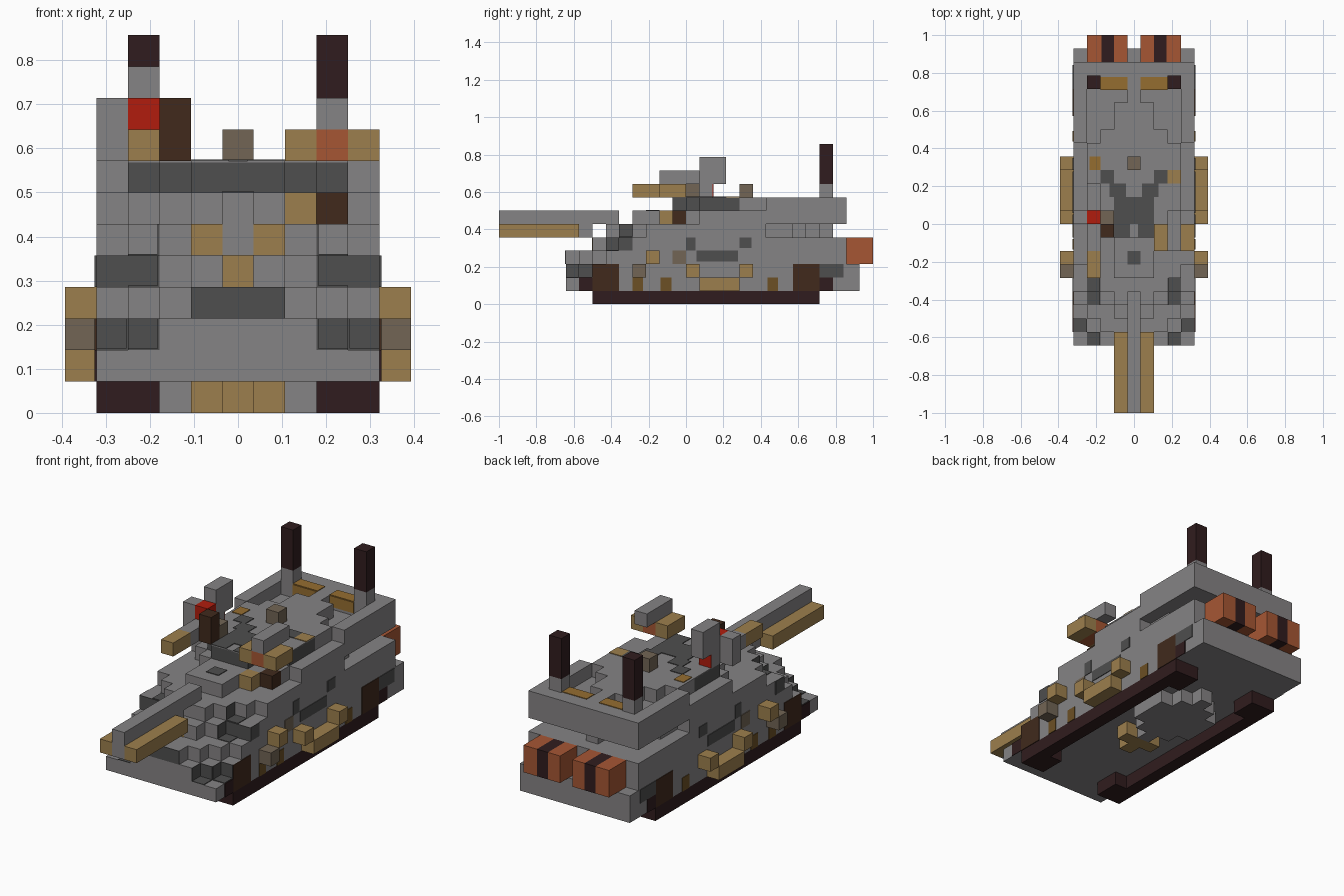
import bpy
import bmesh
from mathutils import Matrix, Vector

U = 1 / 14      # edge length of one block
T = 0.05        # plate thickness in blocks

cube = bpy.data.objects.get("Cube")
if cube:
    bpy.data.objects.remove(cube, do_unlink=True)


def material(name, color):
    m = bpy.data.materials.new(name)
    m.diffuse_color = (*color, 1)
    m.use_nodes = True
    m.node_tree.nodes["Principled BSDF"].inputs["Base Color"].default_value = (*color, 1)
    return m


GREY = material("armour grey", (.235, .228, .232))
DARK = material("dark grey", (.077, .077, .077))
TAN = material("tan", (.335, .212, .074))
BLACK = material("track black", (.03, .012, .013))
BROWN = material("dark brown", (.052, .023, .012))
RUST = material("rust orange", (.38, .094, .034))
TAUPE = material("taupe", (.168, .13, .09))
RED = material("red", (.44, .012, .004))
AMBER = material("amber", (.3, .155, .03))
OLIVE = material("muddy brown", (.15, .08, .018))


def build(name, mat, boxes, mirror=False):
    """One object from boxes given as ranges (x0, x1, y0, y1, z0, z1) in blocks."""
    bm = bmesh.new()
    for x0, x1, y0, y1, z0, z1 in boxes:
        spans = [(x0, x1), (-x1, -x0)] if mirror else [(x0, x1)]
        for a, b in spans:
            centre = Vector((a + b, y0 + y1, z0 + z1)) * U / 2
            size = Vector((b - a, y1 - y0, z1 - z0)) * U
            bmesh.ops.create_cube(bm, size=1, matrix=Matrix.Translation(centre) @ Matrix.Diagonal((*size, 1)))
    mesh = bpy.data.meshes.new(name)
    bm.to_mesh(mesh)
    bm.free()
    mesh.materials.append(mat)
    ob = bpy.data.objects.new(name, mesh)
    bpy.context.collection.objects.link(ob)
    return ob


def tier(name, z0, z1, rows, mat=GREY):
    """A layer of (start, half width) rows, each running to the next row's start."""
    boxes = [(-w, w, y, rows[i + 1][0], z0, z1) for i, (y, w) in enumerate(rows[:-1])]
    return build(name, mat, boxes)


# Hull, stepping back towards the corners of the bow
tier("hull_base", 1, 2, [(-9, 4.5), (13, 0)])
tier("hull_lower", 2, 3, [(-9, 2.5), (-8, 3.5), (-7, 4.5), (13, 0)])
tier("hull_middle", 3, 4, [(-9, 1.5), (-8, 2.5), (-7, 3.5), (-6, 4.5), (12, 0)])
tier("hull_upper", 4, 5, [(-7, 1.5), (-6, 2.5), (-5, 4.5), (12, 0)])

# Turret with tapered tail under the rear overhang
tier("turret_ring", 5, 6, [(-6, 1.5), (-5, 2.5), (-4, 3.5), (-3, 4.5), (6, 3.5),
                           (8, 2.5), (9, 1.5), (10, .5), (11, 0)])
tier("turret_body", 6, 7, [(-4, 1.5), (-1, 2.5), (0, 3.5), (1, 4.5), (12, 0)])
ROOF = [(-1, 1.5), (0, 2.5), (1, 3.5), (4, 0)]
tier("roof_band", 7, 8 - T, ROOF, DARK)
tier("roof_deck", 8 - T, 8, ROOF)
tier("roof_tail", 7, 8, [(4, 3.5), (6, 2.5), (7, 1.5), (9, .5), (10, 0)])
build("rear_side_walls", GREY, [(3.5, 4.5, 6, 10, 7, 8)], True)
build("rear_ledge", GREY, [(-4.5, 4.5, 10, 12, 7, 8)])

# Main gun
build("gun_barrel", GREY, [(-.5, .5, -14, -7, 5, 7), (-.5, .5, -7, -5, 6, 7)])
build("gun_side_tubes", TAN, [(.5, 1.5, -14, -8, 5, 6)], True)
build("gun_mount_patch", TAN, [(-.5, .5, -7 - T, -7, 4, 5)])

# Tracks with wide ends
build("tracks", BLACK, [(3.5, 4.5, -7, 10, 0, 1), (2.5, 3.5, -7, -5, 0, 1),
                        (2.5, 3.5, 8, 10, 0, 1)], True)

# Belly boss under the hull
tier("belly_disc", 0, 1, [(1, .5), (2, 1.5), (3, 2.5), (6, 1.5), (7, .5), (8, 0)])
build("belly_bracket", TAN, [(-1.5, 1.5, 0, 1, 0, 1), (-.5, .5, -1, 0, 0, 1)])

# Side fittings
build("side_rails", TAN, [(4.5, 5.5, 0, 1, 2, 3), (4.5, 5.5, 1, 4, 1, 2),
                          (4.5, 5.5, 4, 5, 2, 3), (4.5, 5.5, -3, -2, 3, 4)], True)
build("side_brackets", TAUPE, [(4.5, 5.5, -4, -3, 2, 3)], True)

# Rear drums with straps
build("rear_drums", RUST, [(.5, 1.5, 12, 14, 3, 5), (2.4, 3.5, 12, 14, 3, 5)], True)
build("rear_drum_straps", BLACK, [(1.5, 2.4, 12, 14, 3, 5)], True)

# Antennas
build("antenna_bases", GREY, [(2.5, 3.5, 10, 11, 8, 9)], True)
build("antennas", BLACK, [(2.5, 3.5, 10, 11, 9, 12)], True)

# Roof gun on the right
build("right_gun_barrel", TAN, [(-3.5, -2.5, -4, -2, 8, 9)])
build("right_gun_body", GREY, [(-3.5, -2.5, -2, 0, 8, 9), (-4.5, -3.5, 0, 1, 8, 10),
                               (-3.5, -2.5, 1, 2, 8, 9), (-3.5, -2.5, 1, 3, 9, 11)])
build("right_gun_sight", RED, [(-3.5, -2.5, 0, 1, 8, 10), (-3.5, -2.5, 2, 2 + T, 8, 9)])
build("right_gun_shield", BROWN, [(-2.5, -1.5, -1, 0, 8, 10)])
build("right_gun_step", TAUPE, [(-2.5, -1.5, 0, 1, 8, 9)])

# Roof gun on the left
build("left_gun_arms", TAN, [(1.5, 2.5, -2, 0, 8, 9), (3.5, 4.5, -2, 0, 8, 9),
                             (1.5, 2.5, -2, -1, 6, 7)])
build("left_gun_core", RUST, [(2.5, 3.5, -2, 0, 8, 9)])
build("left_gun_top", GREY, [(2.5, 3.5, -2, 1, 9, 10)])
build("left_gun_mount", BROWN, [(2.5, 3.5, -1, 0, 6, 7)])

build("roof_periscope", TAUPE, [(-.5, .5, 4, 5, 8, 9)])

# Painted patches on the roof
build("roof_patches", DARK, [(.3, 1.5, -1, 0, 8, 8 + T), (0, 1.5, 0, 2, 8, 8 + T),
                             (.6, 1.8, 2, 3, 8, 8 + T), (1.5, 2.5, 3, 4, 8, 8 + T)], True)
build("mantlet_patch", DARK, [(-.5, .5, -3, -2, 7, 7 + T)])
build("roof_left_patch", TAN, [(2.5, 3.5, 3, 4, 8, 8 + T)])
build("rear_roof_patches", AMBER, [(.5, 2.5, 10, 10.9, 8, 8 + T),
                                   (.5, 2.5, 10 - T, 10, 7.2, 8)], True)
build("roof_right_patch", AMBER, [(-3.3, -2.5, 4, 5, 8, 8 + T)])

# Painted patches on the hull
build("bow_patch", DARK, [(-1.5, 1.5, -9 - T, -9, 3, 4)])
build("bow_corner_patches", DARK, [
    (2.5, 3.5, -8 - T, -8, 2, 3), (3.5, 4.5, -7 - T, -7, 2, 3),
    (2.5, 3.5, -9, -8, 2, 2 + T), (3.5, 4.5, -8, -7, 2, 2 + T),
    (2.5, 2.5 + T, -9, -8, 2, 3), (3.5, 3.5 + T, -8, -7, 2, 3),
    (2.5, 4.5, -5 - T, -5, 4, 5), (2.5, 3.5, -5, -4, 5, 5 + T),
    (2.5, 3.5, -6, -5, 4, 4 + T), (2.5, 2.5 + T, -6, -5, 4, 5),
    (2.5, 2.5 + T, -5, -4, 5, 6)], True)
build("side_patches", DARK, [(4.5, 4.5 + T, .8, 3.9, 3.2, 4), (4.5, 4.5 + T, -5, -4, 4, 5),
                             (4.5, 4.5 + T, 0, .7, 4, 5), (4.5, 4.5 + T, 4, 4.9, 4.2, 5),
                             (4.5, 4.5 + T, 10, 11.8, 2, 3)], True)
build("side_taupe_patches", TAUPE, [(4.5, 4.5 + T, -1, 0, 3, 4)], True)
build("wheel_arches", BROWN, [(4.5, 4.5 + T, -7, -5, 1, 3), (4.5, 4.5 + T, 8, 10, 1, 3)], True)
build("track_ends", BLACK, [(4.5, 4.5 + T, -8, -7, 1, 2), (4.5, 4.5 + T, 10, 11, 1, 2)], True)
build("side_mud_spots", OLIVE, [(4.5, 4.5 + T, y, y + .8, 1, 2) for y in (-4, -1.9, 6.1)], True)
